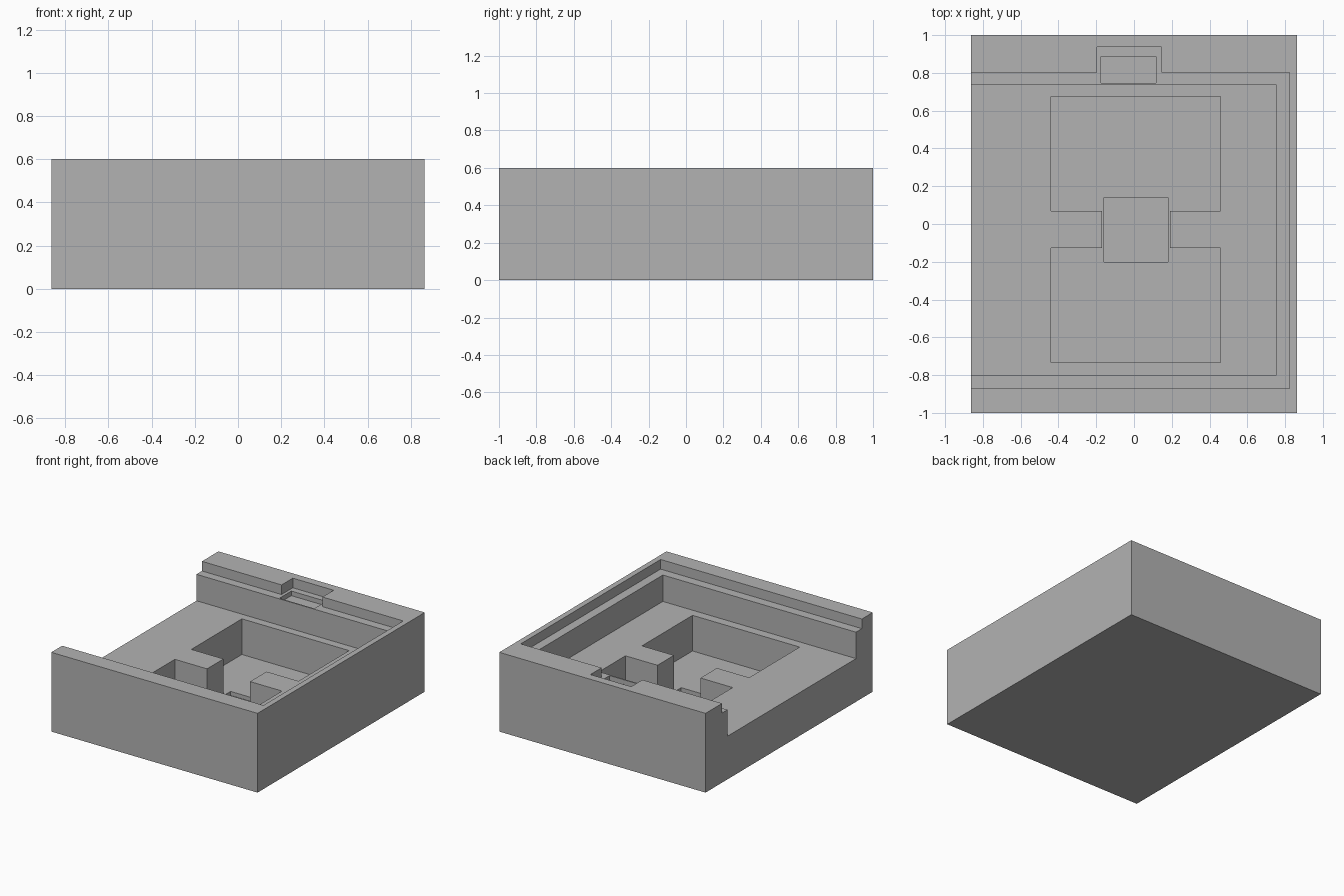
import bpy
import bmesh

if "Cube" in bpy.data.objects:
    bpy.data.objects.remove(bpy.data.objects["Cube"])

grey = bpy.data.materials.new("plain grey")
grey.use_nodes = True
colour = (0.45, 0.45, 0.45, 1)
grey.diffuse_color = colour
grey.node_tree.nodes["Principled BSDF"].inputs["Base Color"].default_value = colour

HALF_X, HALF_Y, HEIGHT = 0.864, 1.0, 0.6
LEDGE_Z, FLOOR_Z, POCKET_Z = 0.527, 0.327, 0.057
OPEN_X = -1.0     # past the open side
ABOVE = 0.8       # past the rim


def rect(x0, x1, y0, y1):
    return [(x0, y0), (x1, y0), (x1, y1), (x0, y1)]


def prism(name, outline, z0, z1):
    """Extrude a flat outline from z0 up to z1."""
    bm = bmesh.new()
    base = bm.faces.new([bm.verts.new((x, y, z0)) for x, y in outline])
    top = bmesh.ops.extrude_face_region(bm, geom=[base])["geom"]
    verts = [v for v in top if isinstance(v, bmesh.types.BMVert)]
    bmesh.ops.translate(bm, verts=verts, vec=(0, 0, z1 - z0))
    bmesh.ops.recalc_face_normals(bm, faces=bm.faces)
    mesh = bpy.data.meshes.new(name)
    bm.to_mesh(mesh)
    bm.free()
    mesh.materials.append(grey)
    obj = bpy.data.objects.new(name, mesh)
    bpy.context.collection.objects.link(obj)
    return obj


def carve(body, name, outline, z0, z1=ABOVE):
    """Cut a prism out of the body and discard the cutter."""
    cutter = prism(name, outline, z0, z1)
    cutter.hide_render = True
    mod = body.modifiers.new(name, "BOOLEAN")
    mod.operation = "DIFFERENCE"
    mod.solver = "EXACT"
    mod.object = cutter
    bpy.context.view_layer.objects.active = body
    bpy.ops.object.modifier_apply(modifier=mod.name)
    bpy.data.objects.remove(cutter)


tray = prism("tray_body", rect(-HALF_X, HALF_X, -HALF_Y, HALF_Y), 0, HEIGHT)

# Lid recess, open at one end, with a latch notch in the back rim
lid_outline = [(OPEN_X, -0.87), (0.822, -0.87), (0.822, 0.803),
               (0.145, 0.803), (0.145, 0.937), (-0.197, 0.937),
               (-0.197, 0.803), (OPEN_X, 0.803)]
carve(tray, "lid_recess", lid_outline, LEDGE_Z)

# Main cavity inside the ledge
carve(tray, "main_cavity", rect(OPEN_X, 0.754, -0.8, 0.737), FLOOR_Z)

# Latch slot, running into the cavity side of the ledge
carve(tray, "latch_slot", rect(-0.175, 0.117, 0.747, 0.888), LEDGE_Z - 0.035)

# Two wells joined by a narrow neck
left, right, neck_l, neck_r = -0.44, 0.458, -0.17, 0.19
well_outline = [(left, -0.732), (right, -0.732), (right, -0.127),
                (neck_r, -0.127), (neck_r, 0.07), (right, 0.07),
                (right, 0.675), (left, 0.675), (left, 0.07),
                (neck_l, 0.07), (neck_l, -0.127), (left, -0.127)]
carve(tray, "wells", well_outline, POCKET_Z)

# Shallow square seat between the wells
carve(tray, "square_seat", rect(-0.16, 0.18, -0.2, 0.14), POCKET_Z - 0.03)
